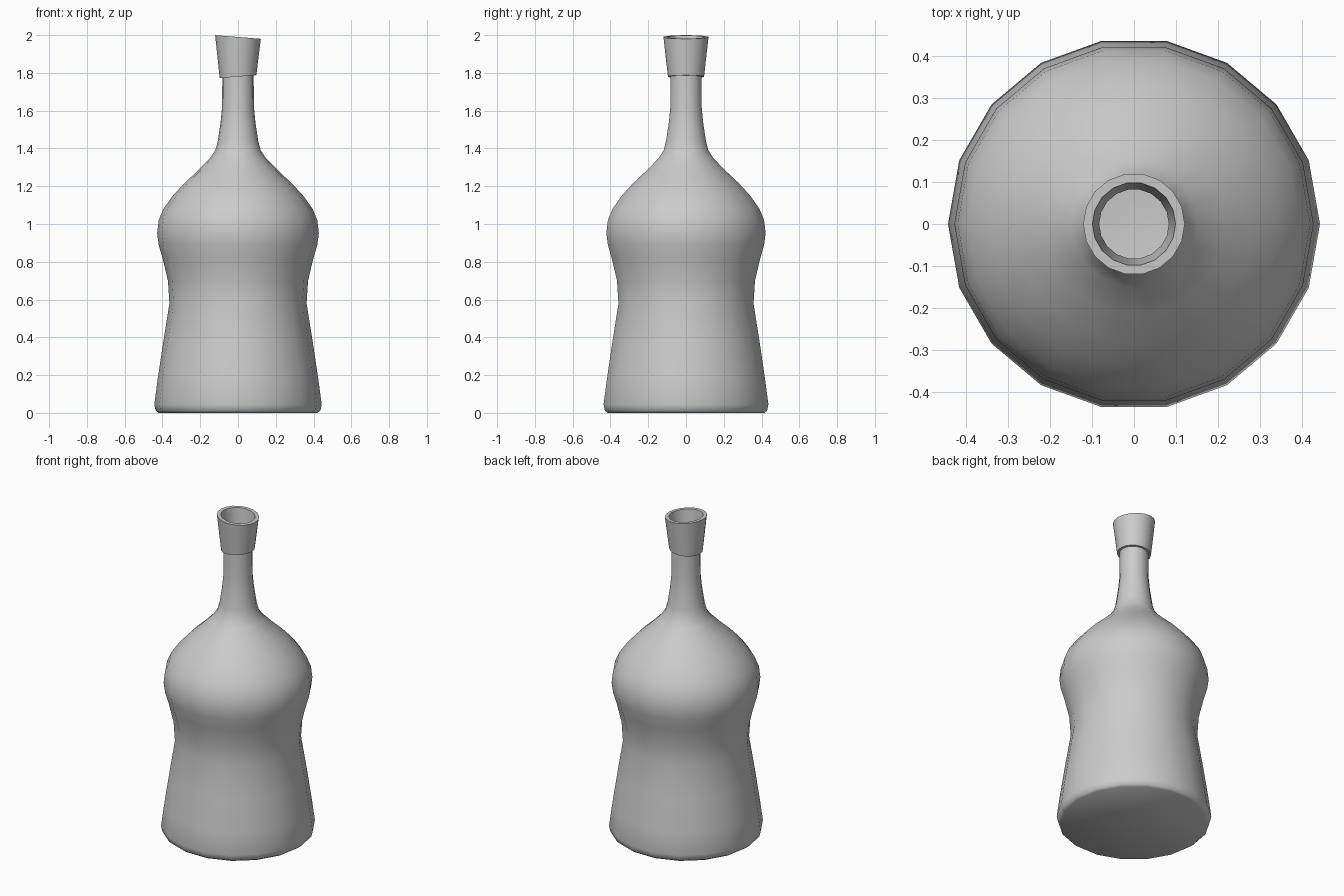
import bpy, bmesh, math

if "Cube" in bpy.data.objects:
    bpy.data.objects.remove(bpy.data.objects["Cube"])

SIDES = 18


def lathe(name, profile, tilt=None, smooth=40):
    """Revolve (radius, z) points around z; tilt gives each ring a z slope along x."""
    bm = bmesh.new()
    tilt = tilt or [0] * len(profile)
    rings = []
    for (r, z), t in zip(profile, tilt):
        ring = []
        for i in range(SIDES):
            a = 2 * math.pi * i / SIDES
            x, y = r * math.cos(a), r * math.sin(a)
            ring.append(bm.verts.new((x, y, z + t * x)))
        rings.append(ring)
    for low, high in zip(rings, rings[1:]):
        for i in range(SIDES):
            j = (i + 1) % SIDES
            bm.faces.new((low[i], low[j], high[j], high[i]))
    mesh = bpy.data.meshes.new(name)
    obj = bpy.data.objects.new(name, mesh)
    bpy.context.collection.objects.link(obj)
    return obj, bm, rings


def finish(obj, bm, angle):
    bm.to_mesh(obj.data)
    bm.free()
    bpy.ops.object.select_all(action='DESELECT')
    obj.select_set(True)
    bpy.context.view_layer.objects.active = obj
    bpy.ops.object.shade_smooth_by_angle(angle=math.radians(angle))


# Bottle body: thin open shell with a flat floor, waist, shoulder and neck
body_profile = [
    (0.42, 0.0), (0.436, 0.012), (0.443, 0.045), (0.425, 0.18), (0.395, 0.38),
    (0.363, 0.58), (0.371, 0.70), (0.397, 0.81), (0.42, 0.89), (0.428, 0.95),
    (0.42, 1.02), (0.395, 1.08), (0.345, 1.15), (0.285, 1.215), (0.215, 1.28),
    (0.15, 1.345), (0.12, 1.39), (0.107, 1.44), (0.092, 1.54), (0.084, 1.62),
    (0.083, 1.80),
]
body, bm, rings = lathe("bottle_body", body_profile)
bm.faces.new(list(reversed(rings[0])))
finish(body, bm, 50)

# Flared collar around the mouth, its rims slightly slanted
collar_profile = [
    (0.083, 1.78), (0.097, 1.78), (0.121, 1.99), (0.099, 1.99), (0.083, 1.80),
]
collar, bm, rings = lathe("mouth_collar", collar_profile,
                          tilt=[0.08, 0.08, -0.08, -0.08, 0.08])
finish(collar, bm, 40)
